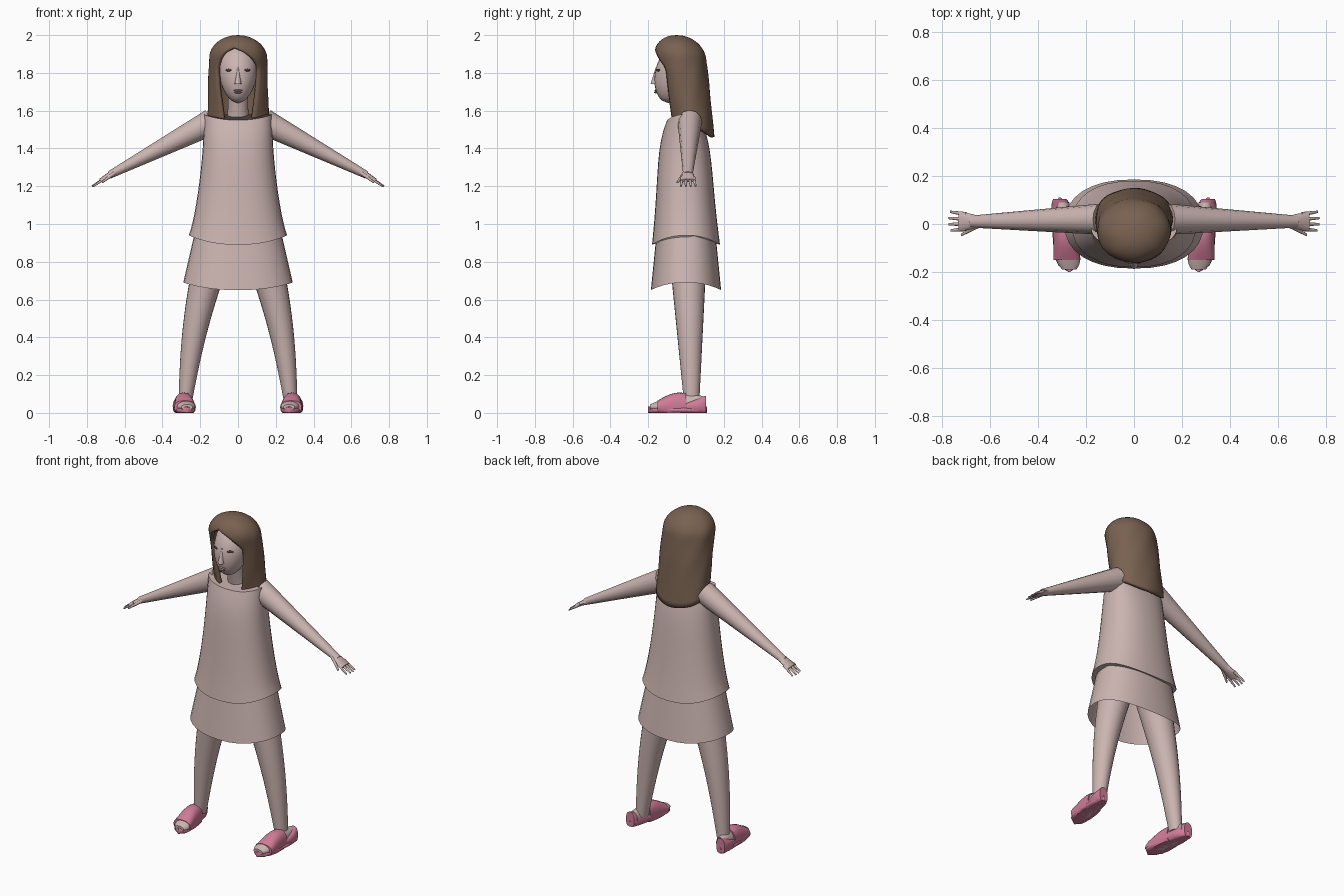
import bpy, bmesh
from math import sin, cos, pi, radians, sqrt
from mathutils import Vector

cube = bpy.data.objects.get("Cube")
if cube:
    bpy.data.objects.remove(cube)

ACROSS = Vector((1, 0, 0))
DEPTH = Vector((0, 1, 0))
UP = Vector((0, 0, 1))
ARM_UP = Vector((1, 0, 2)).normalized()


def material(name, red, green, blue):
    mat = bpy.data.materials.new(name)
    mat.use_nodes = True
    colour = (red, green, blue, 1)
    mat.diffuse_color = colour
    mat.node_tree.nodes["Principled BSDF"].inputs["Base Color"].default_value = colour
    return mat


SKIN = material("pale skin and cloth", 0.6, 0.46, 0.44)
HAIR = material("brown hair", 0.19, 0.12, 0.08)
PINK = material("pink shoe", 0.63, 0.2, 0.31)
LIPS = material("lip", 0.46, 0.26, 0.25)
DARK = material("dark eye", 0.09, 0.05, 0.04)


def finish(bm, name, mat):
    """Turn a bmesh into a smooth object of one colour."""
    bmesh.ops.remove_doubles(bm, verts=bm.verts, dist=0.0001)
    bmesh.ops.recalc_face_normals(bm, faces=bm.faces)
    mesh = bpy.data.meshes.new(name)
    bm.to_mesh(mesh)
    bm.free()
    mesh.materials.append(mat)
    ob = bpy.data.objects.new(name, mesh)
    bpy.context.collection.objects.link(ob)
    bpy.ops.object.select_all(action='DESELECT')
    ob.select_set(True)
    bpy.context.view_layer.objects.active = ob
    bpy.ops.object.shade_smooth_by_angle(angle=radians(50))
    return ob


def bridge(bm, loops, closed):
    """Join neighbouring rows of vertices with quads."""
    for low, high in zip(loops, loops[1:]):
        count = len(low)
        for k in range(count if closed else count - 1):
            after = (k + 1) % count
            bm.faces.new((low[k], low[after], high[after], high[k]))


def oval(t):
    """Half-ellipse profile over a part's length."""
    return sqrt(max(0, 1 - (2 * t - 1) ** 2))


def blunt(t):
    """Fuller profile with rounded ends."""
    return sqrt(max(0, 1 - (2 * t - 1) ** 4))


def boxy(value, squareness):
    return abs(value) ** (1 / squareness) * (1 if value > 0 else -1)


def sweep(name, start, end, wide, deep, mat=SKIN, u=ACROSS, v=DEPTH, sides=24, steps=12,
          square=1, lift=lambda t: 0, bow=0, caps=True, side=1):
    """Sweep an ellipse from start to end; wide and deep give its radii along the way."""
    bm = bmesh.new()
    start, end = Vector(start), Vector(end)
    loops = []
    for i in range(steps + 1):
        t = i / steps
        centre = start.lerp(end, t) + ACROSS * bow * sin(pi * t)
        loop = []
        for k in range(sides):
            a = 2 * pi * k / sides
            co = centre + u * max(wide(t), 0.004) * boxy(cos(a), square)
            co += v * max(deep(t), 0.004) * boxy(sin(a), square)
            co.z = max(0, co.z + lift(t) * cos(a) ** 2)
            co.x *= side
            loop.append(bm.verts.new(co))
        loops.append(loop)
    bridge(bm, loops, True)
    if caps:
        bm.faces.new(loops[0])
        bm.faces.new(loops[-1])
    return finish(bm, name, mat)


def ellipsoid(name, at, size, mat, turn=0):
    bm = bmesh.new()
    bmesh.ops.create_uvsphere(bm, u_segments=16, v_segments=8, radius=1)
    bmesh.ops.scale(bm, vec=size, verts=bm.verts)
    ob = finish(bm, name, mat)
    ob.location = at
    ob.rotation_euler.z = turn


def hair():
    """Shell round the head, open over the face and longer at the back."""
    bm = bmesh.new()
    rows, columns = 30, 36
    loops = []
    for i in range(rows + 1):
        fall = 0.46 * (i / rows) ** 1.5
        dome = sqrt(1 - (1 - min(fall / 0.12, 1)) ** 2)
        opening = 45 * sqrt(min(1, max(0, fall - 0.07) * 10)) - 70 * max(0, fall - 0.2)
        parting = -15 * (1 - min(1, fall * 6))
        drop = 0.4 * max(0, fall - 0.26)
        loop = []
        for k in range(columns + 1):
            a = radians(parting + opening + (360 - 2 * opening) * k / columns)
            wave = dome * (1 + 0.01 * sin(7 * a + 25 * fall))
            back = (1 - cos(a)) / 2
            loop.append(bm.verts.new((
                wave * (0.15 + 0.03 * fall) * sin(a),
                -0.05 + 0.18 * fall - wave * (0.14 - 0.05 * fall) * cos(a),
                2 - fall - drop * back ** 2)))
        loops.append(loop)
    bridge(bm, loops, False)
    shell = finish(bm, "hair", HAIR).modifiers.new("thickness", 'SOLIDIFY')
    shell.thickness = 0.02
    shell.offset = -1


# Clothes
sweep("blouse", (0, 0, 0.89), (0, -0.01, 1.55), sides=32, square=1.15,
      wide=lambda t: 0.18 + 0.08 * (1 - t) ** 1.7,
      deep=lambda t: 0.14 + 0.04 * (1 - t) ** 2 - 0.05 * t ** 6,
      lift=lambda t: 0.05 * (1 - t) ** 6 + 0.03 * t ** 8)
sweep("skirt", (0, 0, 0.65), (0, 0, 0.95), sides=32, square=1.15, caps=False,
      wide=lambda t: 0.29 - 0.06 * t, deep=lambda t: 0.186 - 0.03 * t,
      lift=lambda t: 0.04 * (1 - t))

# Head, neck and hair
sweep("neck", (0, 0.01, 1.52), (0, -0.03, 1.7),
      wide=lambda t: 0.053 + 0.02 * (1 - t) ** 4, deep=lambda t: 0.055)
sweep("head", (0, -0.09, 1.64), (0, -0.01, 1.96), steps=24,
      wide=lambda t: oval(t) * (0.085 + 0.035 * t), deep=lambda t: oval(t) * (0.1 + 0.03 * t))
sweep("nose", (0, -0.15, 1.83), (0, -0.165, 1.74), sides=12,
      wide=lambda t: 0.005 + 0.013 * t, deep=lambda t: 0.01 + 0.013 * t)
hair()

# Face details
ellipsoid("upper_lip", (0, -0.16, 1.707), (0.026, 0.008, 0.005), LIPS)
ellipsoid("lower_lip", (0, -0.16, 1.697), (0.021, 0.009, 0.006), LIPS)
for side, label in ((1, "left"), (-1, "right")):
    ellipsoid(label + "_eye", (side * 0.05, -0.148, 1.815), (0.019, 0.005, 0.007), DARK,
              side * radians(28))

# Limbs, built once for each side
for side, label in ((1, "left"), (-1, "right")):
    def part(name, start, end, wide, deep, **options):
        sweep(label + "_" + name, start, end, wide, deep, side=side, **options)

    # Arm and hand
    hand = dict(u=DEPTH, v=ARM_UP, sides=12)
    part("arm", (0.14, 0.02, 1.54), (0.68, 0.01, 1.26),
         lambda t: 0.065 - 0.04 * t, lambda t: 0.07 - 0.05 * t, **hand)
    part("palm", (0.65, 0.01, 1.275), (0.73, 0.01, 1.23),
         lambda t: 0.02 + 0.02 * sqrt(t), lambda t: 0.02 - 0.01 * t, **hand)
    for i, name in enumerate(("index", "middle", "ring", "little")):
        part(name + "_finger", (0.7, 0.02 * i - 0.02, 1.245),
             (0.765 + 0.01 * sin(i), 0.026 * i - 0.027, 1.2),
             lambda t: 0.01 - 0.005 * t, lambda t: 0.009 - 0.005 * t, **hand)
    part("thumb", (0.64, 0, 1.28), (0.72, -0.045, 1.22),
         lambda t: 0.013 - 0.007 * t, lambda t: 0.012 - 0.007 * t, **hand)

    # Leg and foot
    part("leg", (0.13, 0.01, 0.85), (0.28, 0.03, 0.05),
         lambda t: 0.1 - 0.065 * t, lambda t: 0.1 - 0.06 * t, bow=0.02)
    part("foot", (0.27, -0.19, 0.03), (0.3, 0.09, 0.05),
         lambda t: 0.03 + 0.02 * sin(pi * sqrt(t)),
         lambda t: 0.015 + 0.04 * sin(0.8 * pi * t), v=UP)

    # Open-toed shoe
    shoe = dict(v=UP, mat=PINK, square=1.2)
    part("shoe_sole", (0.27, -0.2, 0.015), (0.31, 0.11, 0.015),
         lambda t: blunt(t) * (0.06 - 0.02 * t), lambda t: 0.018, **shoe)
    part("shoe_upper", (0.28, -0.15, 0.03), (0.29, 0, 0.04),
         lambda t: 0.057 - 0.01 * t, lambda t: 0.035 + 0.035 * sin(0.7 * pi * t), **shoe)
    part("shoe_heel", (0.29, 0, 0.03), (0.31, 0.105, 0.04),
         lambda t: 0.048 - 0.02 * t ** 3, lambda t: 0.03 + 0.02 * t, **shoe)
